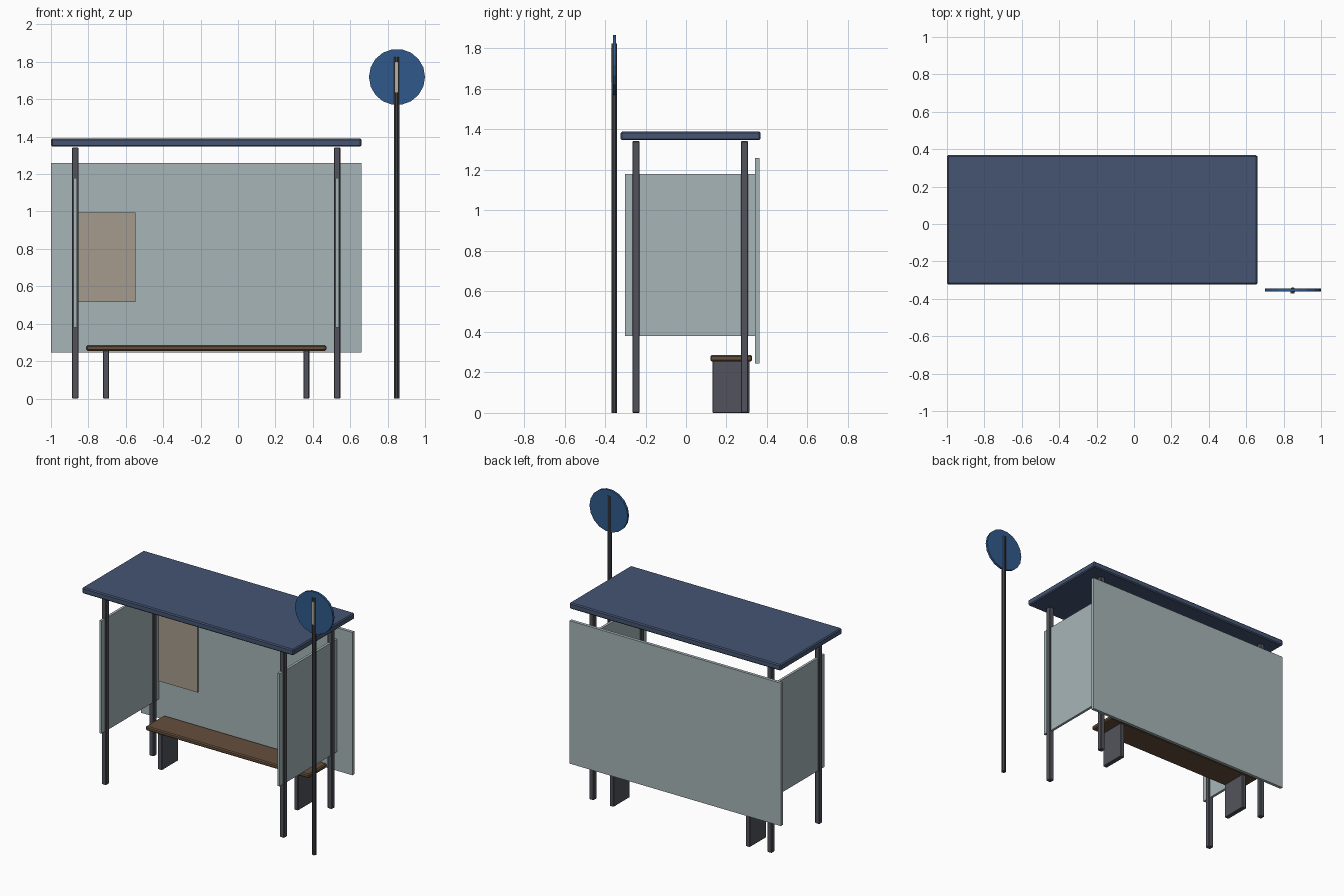
import bpy
import math

if "Cube" in bpy.data.objects:
    bpy.data.objects.remove(bpy.data.objects["Cube"])


def material(name, rgb):
    m = bpy.data.materials.new(name)
    m.diffuse_color = (*rgb, 1)
    m.use_nodes = True
    m.node_tree.nodes["Principled BSDF"].inputs["Base Color"].default_value = m.diffuse_color
    return m


ROOF = material("roof_blue", (0.06, 0.09, 0.17))
SIGN = material("sign_blue", (0.03, 0.10, 0.26))
GLASS = material("glass", (0.38, 0.46, 0.47))
PAPER = material("poster_tan", (0.38, 0.33, 0.27))
WOOD = material("wood", (0.13, 0.08, 0.045))
STEEL = material("steel", (0.085, 0.088, 0.107))
DARK = material("dark_steel", (0.05, 0.052, 0.062))
PLATE = material("plate", (0.45, 0.43, 0.38))


def box(name, x, y, z, mat, bevel=0.0):
    """Box from (min, max) ranges with an optional small chamfer."""
    size = [b - a for a, b in (x, y, z)]
    mid = [(a + b) / 2 for a, b in (x, y, z)]
    bpy.ops.mesh.primitive_cube_add(size=1, location=mid)
    ob = bpy.context.object
    ob.name = name
    ob.scale = size
    bpy.ops.object.transform_apply(location=False, rotation=False, scale=True)
    ob.data.materials.append(mat)
    if bevel:
        mod = ob.modifiers.new("bevel", "BEVEL")
        mod.width = bevel
        mod.segments = 1
    return ob


def cylinder(name, sides, radius, depth, loc, mat, rot=(0, 0, 0)):
    bpy.ops.mesh.primitive_cylinder_add(vertices=sides, radius=radius, depth=depth,
                                        location=loc, rotation=rot)
    ob = bpy.context.object
    ob.name = name
    ob.data.materials.append(mat)
    return ob


CX = -0.17  # centre line of the shelter

# Roof and back panel
box("roof", (-1, 0.66), (-0.323, 0.368), (1.347, 1.39), ROOF, 0.007)
box("back_panel", (-1, 0.66), (0.342, 0.364), (0.245, 1.26), GLASS)

# Mirrored posts, side panels and bench legs
for side, s in (("left", -1), ("right", 1)):
    px = CX + s * 0.70
    for end, py in (("front", -0.247), ("back", 0.289)):
        box(f"{side}_{end}_post", (px - 0.018, px + 0.018),
            (py - 0.018, py + 0.018), (0, 1.342), STEEL, 0.004)
    box(f"{side}_panel", (px - 0.009, px + 0.009), (-0.302, 0.343), (0.38, 1.18), GLASS)
    lx = CX + s * 0.535
    box(f"{side}_bench_leg", (lx - 0.016, lx + 0.016), (0.13, 0.314), (0, 0.257), STEEL, 0.003)

# Bench seat
box("bench_seat", (-0.812, 0.472), (0.12, 0.327), (0.255, 0.285), WOOD, 0.007)

# Poster on the inside of the back panel
box("poster", (-0.855, -0.548), (0.328, 0.342), (0.515, 0.995), PAPER)

# Stop sign: pole, round disc and front plate
cylinder("sign_pole", 8, 0.0155, 1.825, (0.848, -0.354, 0.9125), DARK, (0, 0, math.pi / 8))
cylinder("sign_disc", 18, 0.15, 0.016, (0.85, -0.353, 1.719), SIGN,
         (math.pi / 2, math.pi / 2, 0))
box("sign_plate", (0.836, 0.859), (-0.371, -0.362), (1.637, 1.80), PLATE)
